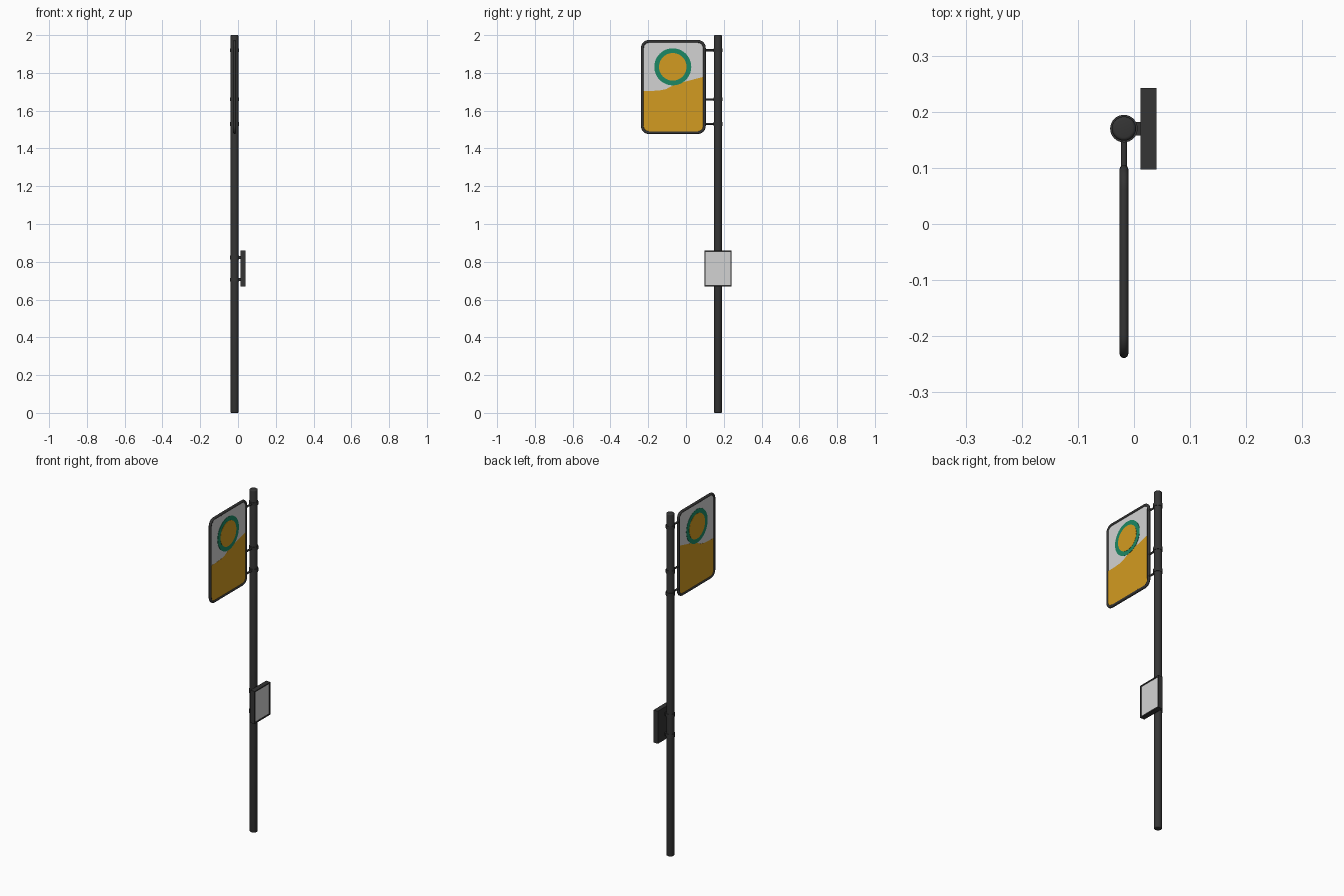
import bpy, bmesh, math
from mathutils import Matrix, Vector

if "Cube" in bpy.data.objects:
    bpy.data.objects.remove(bpy.data.objects["Cube"])

PX, PY = -0.018, 0.17          # pole axis


def material(name, rgb):
    m = bpy.data.materials.new(name)
    m.diffuse_color = (*rgb, 1)
    m.use_nodes = True
    m.node_tree.nodes["Principled BSDF"].inputs["Base Color"].default_value = m.diffuse_color
    return m


DARK = material("dark_grey_metal", (0.035, 0.035, 0.035))
WHITE = material("off_white", (0.65, 0.65, 0.65))
AMBER = material("amber", (0.65, 0.33, 0.015))
GREEN = material("green", (0.012, 0.25, 0.13))


def finish(name, bm, mats, smooth=True):
    bmesh.ops.recalc_face_normals(bm, faces=bm.faces)
    me = bpy.data.meshes.new(name)
    bm.to_mesh(me)
    bm.free()
    ob = bpy.data.objects.new(name, me)
    bpy.context.collection.objects.link(ob)
    for m in mats:
        me.materials.append(m)
    if smooth:
        bpy.ops.object.select_all(action='DESELECT')
        ob.select_set(True)
        bpy.context.view_layer.objects.active = ob
        bpy.ops.object.shade_smooth_by_angle(angle=math.radians(40))
    return ob


def rod(name, a, b, r, sides=24, bevel=0.0):
    a, b = Vector(a), Vector(b)
    d = b - a
    bm = bmesh.new()
    rot = d.to_track_quat('Z', 'Y').to_matrix().to_4x4()
    bmesh.ops.create_cone(bm, cap_ends=True, segments=sides, radius1=r, radius2=r,
                          depth=d.length, matrix=Matrix.Translation((a + b) / 2) @ rot)
    if bevel:
        rims = [e for e in bm.edges if any(len(f.verts) > 4 for f in e.link_faces)]
        bmesh.ops.bevel(bm, geom=rims, offset=bevel, segments=3, affect='EDGES', profile=0.5)
    return finish(name, bm, [DARK])


def box(name, lo, hi):
    bm = bmesh.new()
    bmesh.ops.create_cube(bm, size=1)
    for v in bm.verts:
        v.co = [l + (c + 0.5) * (h - l) for c, l, h in zip(v.co, lo, hi)]
    return finish(name, bm, [DARK], False)


def plate(name, pts, thick, mat):
    """Extrude a (y, z) outline along x, centred on the pole axis."""
    bm = bmesh.new()
    f = bm.faces.new([bm.verts.new((PX - thick / 2, y, z)) for y, z in pts])
    ext = bmesh.ops.extrude_face_region(bm, geom=[f])['geom']
    bmesh.ops.translate(bm, vec=(thick, 0, 0),
                        verts=[v for v in ext if isinstance(v, bmesh.types.BMVert)])
    return finish(name, bm, [mat], False)


def arc(cy, cz, r, a0, a1, n):
    return [(cy + r * math.cos(math.radians(a0 + (a1 - a0) * i / n)),
             cz + r * math.sin(math.radians(a0 + (a1 - a0) * i / n))) for i in range(n + 1)]


# Pole and its clamps
rod("pole", (PX, PY, 0), (PX, PY, 2), 0.0215, 32, 0.006)
SIGN_CLAMPS, BOX_CLAMPS = (1.53, 1.66, 1.92), (0.705, 0.822)
for z in SIGN_CLAMPS + BOX_CLAMPS:
    rod("pole_clamp", (PX, PY, z - 0.01), (PX, PY, z + 0.01), 0.0245, 32)
for z in SIGN_CLAMPS:
    rod("sign_arm", (PX, 0.095, z), (PX, PY - 0.015, z), 0.0055, 12)

# Sign panel and round tube frame
Y0, Y1, Z0, Z1, R = -0.231, 0.097, 1.484, 1.967, 0.035
bottom = arc(Y0 + R, Z0 + R, R, 180, 270, 8) + arc(Y1 - R, Z0 + R, R, 270, 360, 8)
top = arc(Y1 - R, Z1 - R, R, 0, 90, 8) + arc(Y0 + R, Z1 - R, R, 90, 180, 8)
outline = bottom + top
plate("sign_panel", outline, 0.006, WHITE)

cu = bpy.data.curves.new("sign_frame", 'CURVE')
cu.dimensions = '3D'
cu.bevel_depth = 0.008
cu.bevel_resolution = 3
sp = cu.splines.new('POLY')
sp.points.add(len(outline) - 1)
for p, (y, z) in zip(sp.points, outline):
    p.co = (PX, y, z, 1)
sp.use_cyclic_u = True
cu.materials.append(DARK)
bpy.context.collection.objects.link(bpy.data.objects.new("sign_frame", cu))

# Amber lower field with a wavy top edge, showing on both faces
wave = [(Y1, 1.78), (0.05, 1.768), (0.0, 1.755), (-0.05, 1.742), (-0.08, 1.728),
        (-0.105, 1.714), (-0.14, 1.707), (-0.19, 1.704), (Y0, 1.703)]
plate("sign_lower_field", bottom + wave, 0.0075, AMBER)

# Round emblem: green ring around an amber disc
plate("emblem_ring", arc(-0.07, 1.832, 0.098, 0, 352.5, 47), 0.009, GREEN)
plate("emblem_disc", arc(-0.07, 1.832, 0.073, 0, 352.5, 47), 0.0105, AMBER)

# Timetable box with an inset white sheet on the outer face
bm = bmesh.new()
bmesh.ops.create_cube(bm, size=1)
for v in bm.verts:
    v.co = (0.026 + v.co.x * 0.028, 0.1695 + v.co.y * 0.145, 0.765 + v.co.z * 0.19)
bm.normal_update()
face = max(bm.faces, key=lambda f: f.normal.x)
bmesh.ops.inset_region(bm, faces=[face], thickness=0.01, depth=0)
bmesh.ops.inset_region(bm, faces=[face], thickness=0.0005, depth=-0.003)
face.material_index = 1
finish("timetable_box", bm, [DARK, WHITE], False)
for z in BOX_CLAMPS:
    box("box_bracket", (PX + 0.015, PY - 0.012, z - 0.008), (0.014, PY + 0.012, z + 0.008))
